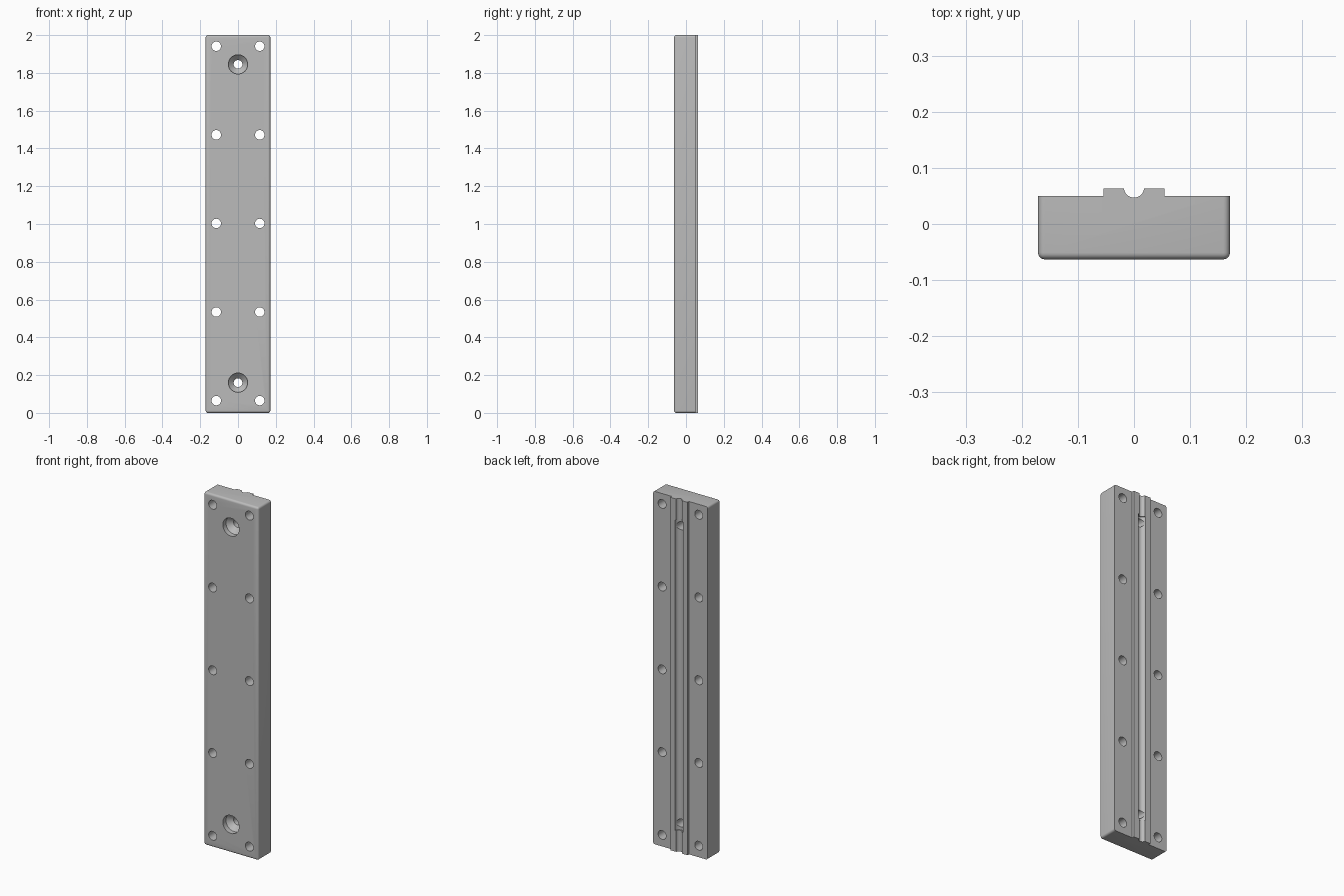
import bpy, bmesh, math

cube = bpy.data.objects.get("Cube")
if cube:
    bpy.data.objects.remove(cube)

grey = bpy.data.materials.new("plain_grey")
grey.use_nodes = True
colour = (0.5, 0.5, 0.5, 1)
grey.diffuse_color = colour
grey.node_tree.nodes["Principled BSDF"].inputs["Base Color"].default_value = colour

BACK, FRONT, RIDGE = 0.05, -0.063, 0.063


def make(name, bm):
    bmesh.ops.recalc_face_normals(bm, faces=bm.faces)
    mesh = bpy.data.meshes.new(name)
    bm.to_mesh(mesh)
    bm.free()
    mesh.materials.append(grey)
    obj = bpy.data.objects.new(name, mesh)
    bpy.context.collection.objects.link(obj)
    return obj


def box(x, y0, y1, z0, z1):
    bm = bmesh.new()
    bmesh.ops.create_cube(bm, size=1)
    bmesh.ops.scale(bm, vec=(2 * x, y1 - y0, z1 - z0), verts=bm.verts)
    bmesh.ops.translate(bm, vec=(0, (y0 + y1) / 2, (z0 + z1) / 2), verts=bm.verts)
    return bm


def lathe(name, profile, axis, a, b, sides=32):
    """Closed round cutter: profile of (radius, position) along the y or z axis."""
    bm = bmesh.new()
    rings = []
    for r, t in profile:
        ring = []
        for i in range(sides):
            u = r * math.cos(math.tau * i / sides)
            v = r * math.sin(math.tau * i / sides)
            ring.append(bm.verts.new((a + u, t, b + v) if axis == "Y" else (a + u, b + v, t)))
        rings.append(ring)
    for low, high in zip(rings, rings[1:]):
        for i in range(sides):
            j = (i + 1) % sides
            bm.faces.new((low[i], low[j], high[j], high[i]))
    bm.faces.new(rings[0])
    bm.faces.new(rings[-1])
    return make(name, bm)


def combine(target, tool, operation):
    mod = target.modifiers.new(tool.name, "BOOLEAN")
    mod.operation, mod.solver, mod.object = operation, "EXACT", tool
    bpy.context.view_layer.update()
    bpy.context.view_layer.objects.active = target
    bpy.ops.object.modifier_apply(modifier=mod.name)
    bpy.data.objects.remove(tool)


# Plate with every edge rounded except those around the flat back
bm = box(0.171, FRONT, BACK, 0, 2)
edges = [e for e in bm.edges if not all(v.co.y > 0 for v in e.verts)]
bmesh.ops.bevel(bm, geom=edges, offset=0.012, segments=5, profile=0.5, affect="EDGES")
plate = make("mounting_plate", bm)

# Raised rib along the back
combine(plate, make("back_rib", box(0.054, 0.02, RIDGE, 0, 2)), "UNION")

# Narrow groove over the whole rib, with a wider channel in the middle
axis_y = RIDGE + 0.002
groove = [(0.018, -0.1), (0.018, 0.12), (0.024, 0.12), (0.024, 1.88), (0.018, 1.88), (0.018, 2.1)]
combine(plate, lathe("groove", groove, "Z", 0, axis_y), "DIFFERENCE")

# Two columns of straight through holes
for x in (-0.115, 0.115):
    for i in range(5):
        side_hole = lathe("side_hole", [(0.025, -0.2), (0.025, 0.2)], "Y", x, 0.065 + i * 0.469)
        combine(plate, side_hole, "DIFFERENCE")

# Screw holes with a straight recess and tapered seat
screw = [(0.051, -0.2), (0.051, -0.035), (0.023, -0.007), (0.023, 0.2)]
for z in (0.16, 1.845):
    combine(plate, lathe("screw_hole", screw, "Y", 0, z), "DIFFERENCE")

plate.select_set(True)
bpy.context.view_layer.objects.active = plate
bpy.ops.object.shade_smooth_by_angle(angle=math.radians(30))
